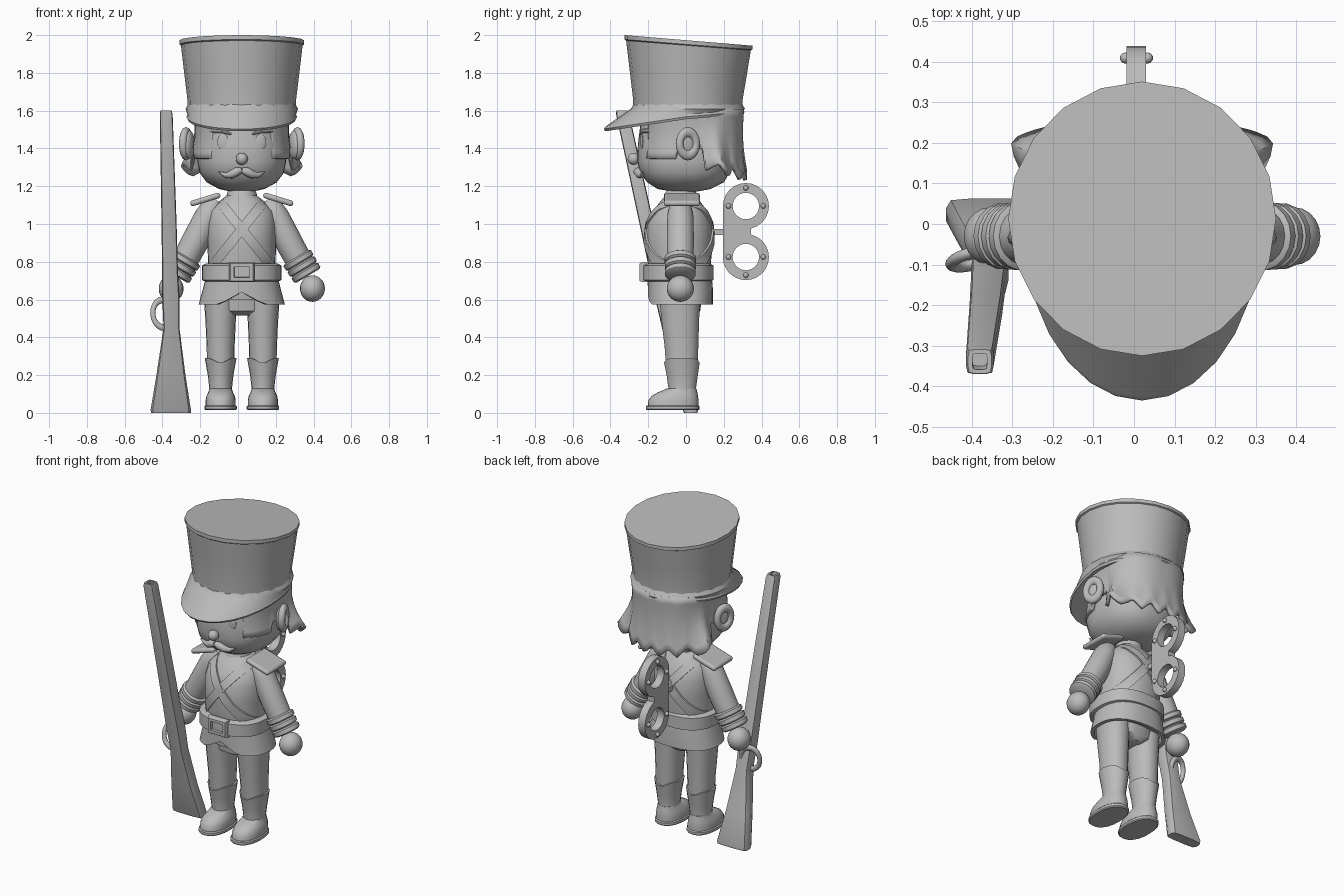
import bpy, bmesh, math
from mathutils import Vector, Matrix

if "Cube" in bpy.data.objects:
    bpy.data.objects.remove(bpy.data.objects["Cube"])

CX = 0.02  # body mid-plane
grey = bpy.data.materials.new("plain_grey")
grey.diffuse_color = (0.5, 0.5, 0.5, 1)
grey.use_nodes = True
grey.node_tree.nodes["Principled BSDF"].inputs["Base Color"].default_value = grey.diffuse_color


def finish(ob, name, angle=40):
    ob.name = name
    ob.data.materials.append(grey)
    bpy.ops.object.select_all(action='DESELECT')
    ob.select_set(True)
    bpy.context.view_layer.objects.active = ob
    bpy.ops.object.shade_smooth_by_angle(angle=math.radians(angle))
    return ob


def loft(name, rings, caps=True, wrap=False, closed=True, angle=40):
    bm = bmesh.new()
    vs = [[bm.verts.new(p) for p in r] for r in rings]
    n = len(vs[0])
    for i in range(len(vs) if wrap else len(vs) - 1):
        a, b = vs[i], vs[(i + 1) % len(vs)]
        for j in range(n if closed else n - 1):
            k = (j + 1) % n
            bm.faces.new((a[j], a[k], b[k], b[j]))
    if caps and not wrap:
        bm.faces.new(vs[0])
        bm.faces.new(vs[-1])
    bmesh.ops.recalc_face_normals(bm, faces=bm.faces)
    me = bpy.data.meshes.new(name)
    bm.to_mesh(me)
    bm.free()
    ob = bpy.data.objects.new(name, me)
    bpy.context.collection.objects.link(ob)
    return finish(ob, name, angle)


def unit(a, p=2.0):
    c, s = math.cos(a), math.sin(a)
    f = (abs(c) ** p + abs(s) ** p) ** (-1 / p)
    return c * f, s * f


def ring(cx, cy, z, rx, ry, n=24, p=2.0, tilt=0.0):
    out = []
    for i in range(n):
        u, v = unit(2 * math.pi * i / n, p)
        out.append(Vector((cx + u * rx, cy + v * ry, z + tilt * v)))
    return out


def tube(name, pts, n=14, caps=True):
    """Round tube through (point, radius) pairs."""
    ps = [Vector(p) for p, r in pts]
    rings = []
    for i, (p, r) in enumerate(pts):
        d = (ps[min(i + 1, len(ps) - 1)] - ps[max(i - 1, 0)]).normalized()
        u = d.cross(Vector((0, 1, 0))).normalized()
        v = d.cross(u)
        rings.append([ps[i] + r * (math.cos(t) * u + math.sin(t) * v)
                      for t in (2 * math.pi * k / n for k in range(n))])
    return loft(name, rings, caps)


def ball(name, loc, scale, rot=(0, 0, 0), seg=20):
    bpy.ops.mesh.primitive_uv_sphere_add(segments=seg, ring_count=seg * 2 // 3, location=loc, rotation=rot)
    bpy.context.object.scale = scale
    return finish(bpy.context.object, name, 60)


def box(name, loc, size, rot=(0, 0, 0), bevel=0.0):
    bpy.ops.mesh.primitive_cube_add(size=1, location=loc, rotation=rot)
    ob = bpy.context.object
    ob.scale = size
    bpy.ops.object.transform_apply(location=False, rotation=False, scale=True)
    if bevel:
        b = ob.modifiers.new("bevel", 'BEVEL')
        b.width, b.segments = bevel, 2
    return finish(ob, name)


def donut(name, loc, major, minor, scale, rot):
    bpy.ops.mesh.primitive_torus_add(major_radius=major, minor_radius=minor, major_segments=20,
                                     minor_segments=10, location=loc, rotation=rot)
    bpy.context.object.scale = scale
    return finish(bpy.context.object, name, 60)


def surf(table, dx, z, p, back=False):
    """y on a lofted body whose rows are (z, rx, y_front, y_back)."""
    lo = max((r for r in table if r[0] <= z), default=table[0])
    hi = min((r for r in table if r[0] >= z), default=table[-1])
    f = 0 if hi[0] == lo[0] else (z - lo[0]) / (hi[0] - lo[0])
    rx, yf, yb = (lo[i] + (hi[i] - lo[i]) * f for i in (1, 2, 3))
    k = max(0, 1 - min(1, abs(dx) / rx) ** p) ** (1 / p)
    return (yf + yb) / 2 + (1 if back else -1) * (yb - yf) / 2 * k


def body(name, table, p, n=28):
    return loft(name, [ring(CX, (f + b) / 2, z, rx, (b - f) / 2, n, p) for z, rx, f, b in table])


# hat with slanted crown
loft("hat", [ring(CX, 0.01, 1.58, .285, .29, 20), ring(CX, .01, 1.66, .288, .29, 20),
             ring(CX, .012, 1.8, .305, .31, 20, tilt=-.012), ring(CX, .013, 1.945, .322, .33, 20, tilt=-.026),
             ring(CX, .013, 1.95, .33, .338, 20, tilt=-.027), ring(CX, .013, 1.972, .33, .338, 20, tilt=-.028)], angle=35)


# visor and brow band, one sloping sheet around the hat
def brim(grow, dz):
    out = []
    for i in range(28):
        c, s = unit(2 * math.pi * i / 28)
        y = s * (.435 if s < 0 else .31) * grow
        out.append(Vector((CX + c * .293 * grow, y, 1.56 + (.15 if y < 0 else .08) * y + dz)))
    return out


loft("visor", [ring(CX, .01, 1.635, .284, .287, 28), ring(CX, .01, 1.61, .298, .302, 28), brim(.98, .02),
               brim(1, .008), brim(.98, -.005), ring(CX, .01, 1.57, .25, .25, 28)], wrap=True)

# head
HEAD = [(1.172, .06, -.07, .06), (1.185, .12, -.15, .13), (1.22, .185, -.205, .2), (1.27, .222, -.242, .23),
        (1.33, .235, -.258, .25), (1.42, .232, -.255, .25), (1.5, .22, -.245, .24), (1.62, .2, -.23, .23)]
body("head", HEAD, 2.4)

# hair shell with ragged hem, wrapping from temple to temple
cols = []
for i in range(-48, 49):
    deg = i * 3.0
    a = abs(deg)
    if a <= 76:
        saw = abs((a % 22) / 11 - 1)
        low = 1.225 + .055 * saw + .05 * (a / 76) ** 2
        flare = .02 + (.075 * max(0, 1 - abs(a - 62) / 14))
    else:
        low, flare = (1.40, 0) if a < 108 else (1.345, 0)
    u, v = unit(math.radians(90 - deg), 2.5)
    col = []
    for k in range(9):
        t = k / 8
        g = flare * t ** 2 - .012 * math.sin(math.pi * t)
        col.append(Vector((CX + u * (.25 + g), .03 + v * (.268 + g * .8), 1.61 + (low - 1.61) * t)))
    cols.append(col)
hair = loft("hair", cols, caps=False, closed=False)
sol = hair.modifiers.new("thickness", 'SOLIDIFY')
sol.thickness, sol.offset = .02, 0

# nose
ball("nose", (CX, -.277, 1.345), (.032, .032, .032))

# torso, collar, skirt, belt
TORSO = [(.6, .18, -.18, .12), (.78, .178, -.2, .13), (.9, .182, -.216, .143), (1.0, .184, -.208, .138),
         (1.07, .17, -.175, .11), (1.12, .12, -.135, .075), (1.15, .08, -.11, .05)]
body("torso", TORSO, 2.2)
body("collar", [(1.11, .085, -.125, .06), (1.125, .085, -.12, .06), (1.165, .078, -.11, .055), (1.18, .07, -.1, .05)], 2)
hem = ring(CX, -.03, .575, .228, .172, 32, 2.4)
for p in hem:
    if p.y < -.03:
        p.z += .065 * max(0, 1 - abs(p.x - CX) / .12)
inside = [Vector((CX + (p.x - CX) * .9, -.03 + (p.y + .03) * .9, p.z)) for p in hem]
loft("jacket_skirt", [ring(CX, -.035, .74, .185, .17, 32, 2.4), ring(CX, -.03, .66, .205, .172, 32, 2.4), hem, inside,
                      ring(CX, -.03, .66, .18, .15, 32, 2.4)])
loft("belt", [ring(CX, -.042, z, .2 + d, .178 + d, 28, 2.5)
              for z, d in ((.695, -.01), (.703, .01), (.78, .01), (.79, -.01))])
loft("buckle", [[Vector((CX + sx * w, y, .745 + sz * h)) for sx, sz in ((-1, -1), (1, -1), (1, 1), (-1, 1))]
                for w, h, y in ((.068, .053, -.21), (.068, .053, -.235), (.06, .046, -.245), (.042, .028, -.245),
                                (.037, .024, -.21))], wrap=True)

# crossed chest straps, front and back
for back in (False, True):
    for m in (-1, 1):
        rows = []
        for k in range(17):
            t = k / 16
            x, z = .115 - .27 * t, 1.115 - .335 * t
            row = []
            for e, out in ((-1, -.02), (-1, .01), (1, .01), (1, -.02)):
                px, pz = x + e * .020, z - e * .016
                y = surf(TORSO, px, pz, 2.2, back) + (out if back else -out)
                row.append(Vector((CX + m * px, y, pz)))
            rows.append(row)
        loft("back_strap" if back else "chest_strap", rows)

# trouser seat
body("trouser_seat", [(.515, .06, -.09, .05), (.54, .14, -.13, .075), (.7, .165, -.15, .1)], 2.3)

for m in (-1, 1):
    def X(d):
        return CX + m * d

    # face: eyes, brows, moustache
    ball("eye", (X(.1), surf(HEAD, .1, 1.435, 2.4) + .003, 1.435), (.03, .008, .042), (0, 0, m * .18))
    tube("eyebrow", [((X(d), surf(HEAD, d, z, 2.4), z), r)
                     for d, z, r in ((.055, 1.475, .005), (.1, 1.492, .012), (.15, 1.494, .012), (.185, 1.485, .004))], 8)
    tube("moustache", [((X(d), surf(HEAD, d, z, 2.4) - .012, z), r)
                       for d, z, r in ((0, 1.286, .014), (.025, 1.278, .023), (.055, 1.262, .022), (.085, 1.258, .014),
                                       (.122, 1.276, .003))], 10)
    # ear
    ball("ear_inner", (X(.278), .005, 1.42), (.026, .055, .075), (0, 0, m * .35))
    donut("ear_rim", (X(.295), .01, 1.425), .047, .021, (1.3, 1, 1), (0, math.pi / 2, m * .35))

    # arm, stacked cuff, hand
    tube("arm", [((X(d), -.03, z), r) for d, z, r in ((.13, 1.125, .03), (.152, 1.095, .058), (.18, 1.04, .07),
                                                      (.24, .92, .073), (.3, .81, .07), (.335, .745, .065))], 18)
    cuff = []
    for k in range(3):
        for s, r in ((0, .073), (.2, .085), (.8, .085), (1, .073)):
            t = (k + s) / 3
            cuff.append(((X(.29 + .06 * t), -.03, .825 - .1 * t), r - .004 * t))
    tube("cuff", cuff, 18)
    ball("hand", (X(.374), -.03, .658), (.066, .072, .07))

    # shoulder board
    box("epaulette", (X(.193), -.022, 1.13), (.165, .19, .03), (0, m * .3, 0), .012)

    # leg, boot, shoe and sole
    lx = X(.112)
    loft("leg", [ring(lx, cy, z, rx, ry, 18, 2.2) for z, cy, rx, ry in
                 ((.25, -.022, .072, .085), (.35, -.024, .074, .09), (.48, -.03, .08, .1), (.6, -.033, .088, .108))])
    top = ring(lx, -.022, .285, .084, .096, 18)
    lip = ring(lx, -.022, .285, .07, .08, 18)
    for p, q in zip(top, lip):
        p.z = q.z = .29 - .03 * max(0, 1 - abs(p.x - lx) / .06)
    loft("boot_shaft", [ring(lx, -.02, .07, .066, .076, 18), ring(lx, -.02, .13, .06, .074, 18),
                        ring(lx, -.02, .2, .068, .084, 18), top, lip])
    loft("shoe", [ring(lx, (f + b) / 2, z, rx, (b - f) / 2, 20, 2.3) for z, rx, f, b in
                  ((.03, .08, -.203, .066), (.065, .08, -.2, .066), (.09, .075, -.182, .064), (.108, .066, -.15, .06),
                   (.13, .058, -.1, .055))])
    loft("sole", [ring(lx, -.07, z, .086 + d, .142 + d, 20, 2.3)
                  for z, d in ((.014, -.006), (.02, 0), (.034, 0), (.04, -.006))])

# wind-up key: shaft, two open rings, bridge and studs
KX = .006
box("key_shaft", (KX, .195, .957), (.03, .16, .032))
box("key_bridge", (KX, .27, .96), (.048, .15, .13))
box("key_spine", (KX, .215, .96), (.048, .04, .27))
for s in (-1, 1):
    zc = .96 + s * .135
    loft("key_ring", [[Vector((KX + x, .317 + r * math.cos(a), zc + r * math.sin(a)))
                       for a in (2 * math.pi * k / 24 for k in range(24))]
                      for x, r in ((-.024, .122), (.024, .122), (.024, .07), (-.024, .07))], wrap=True)
    for dy, dz in ((0, .096), (-.092, 0), (.092, 0)):
        for side in (-1, 1):
            ball("key_stud", (KX + side * .027, .317 + dy, zc + s * dz), (.014, .014, .014), seg=10)

# rifle: barrel flowing into a flared stock, hollow muzzle
gun = [(0, -.355, .025, .105, .036), (.015, -.356, .023, .107, .04), (.2, -.355, -.03, .077, .04),
       (.45, -.352, -.087, .042, .04), (.6, -.355, -.12, .046, .042), (.75, -.36, -.153, .042, .04),
       (1.0, -.365, -.208, .04, .038), (1.58, -.38, -.335, .034, .035), (1.6, -.38, -.339, .029, .03),
       (1.6, -.38, -.339, .018, .02), (1.56, -.38, -.33, .018, .02)]
loft("rifle", [ring(cx, cy, z, hx, hy, 16, 6) for z, cx, cy, hx, hy in gun])
donut("trigger_guard", (-.395, -.085, .525), .058, .014, (1, 1.3, 1), (math.pi / 2 - .2, 0, .25))
